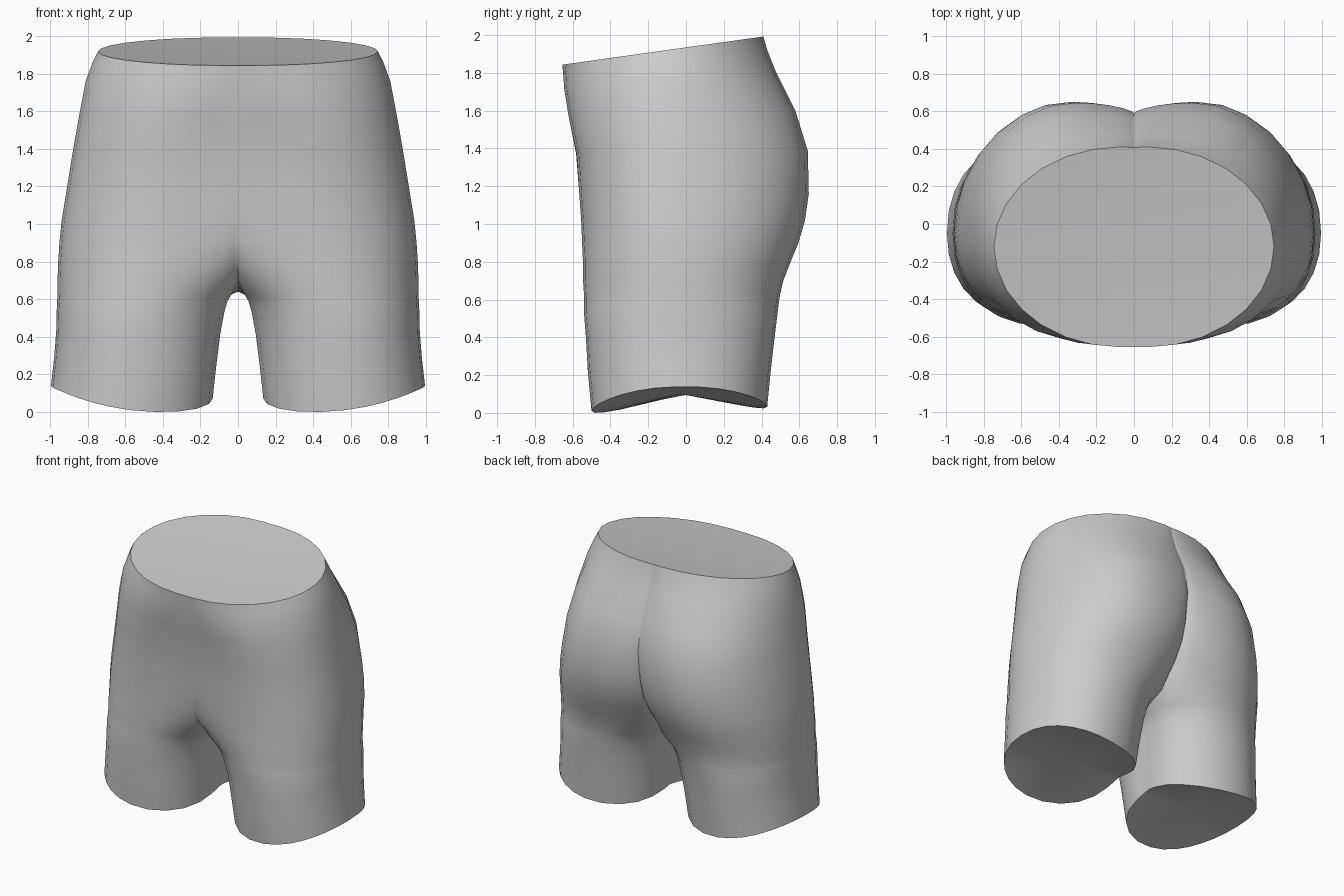
import bpy, bmesh
from math import sin, cos, pi

if "Cube" in bpy.data.objects:
    bpy.data.objects.remove(bpy.data.objects["Cube"])

QUARTER, OUTER, BRIDGE = 5, 14, 6   # segments per section of the half loop
HEM, CROTCH = 0, 6                  # indices of the key levels

# z, tilt, leg centre x, outer x, front y, back y, inner front y, inner back y, inner x
LEVELS = [
    (0.00, 0.00, 0.57, 0.995, -0.50, 0.43, -0.13, 0.07, 0.135),
    (0.22, 0.00, 0.54, 0.978, -0.52, 0.45, -0.14, 0.08, 0.115),
    (0.40, 0.00, 0.52, 0.967, -0.53, 0.47, -0.16, 0.10, 0.095),
    (0.53, 0.00, 0.49, 0.965, -0.54, 0.485, -0.20, 0.12, 0.073),
    (0.59, 0.00, 0.46, 0.962, -0.54, 0.492, -0.23, 0.14, 0.056),
    (0.625, 0.00, 0.45, 0.96, -0.54, 0.498, -0.26, 0.16, 0.035),
    (0.70, 0.00, 0.43, 0.96, -0.545, 0.515, -0.36, 0.25, 0.0),
    (0.79, 0.00, 0.40, 0.957, -0.545, 0.55, -0.48, 0.36, 0.0),
    (0.90, 0.00, 0.38, 0.95, -0.55, 0.595, -0.528, 0.455, 0.0),
    (1.02, 0.00, 0.35, 0.938, -0.555, 0.63, -0.545, 0.525, 0.0),
    (1.16, 0.00, 0.33, 0.915, -0.565, 0.65, -0.565, 0.565, 0.0),
    (1.38, 0.01, 0.31, 0.88, -0.58, 0.645, -0.582, 0.59, 0.0),
    (1.58, 0.03, 0.26, 0.845, -0.62, 0.58, -0.62, 0.55, 0.0),
    (1.77, 0.08, 0.15, 0.81, -0.645, 0.475, -0.645, 0.455, 0.0),
    (1.87, 0.12, 0.10, 0.775, -0.65, 0.43, -0.65, 0.42, 0.0),
    (1.935, 0.14, 0.07, 0.745, -0.655, 0.41, -0.655, 0.405, 0.0),
]


def section(i):
    """Half loop: front centre, round the outside to back centre, then inner thigh."""
    z, tilt, cx, w, yf, yb, f0, b0, xi = LEVELS[i]
    soft = 1.4 if i > CROTCH else 1.0
    up = max(0.0, (z - 0.7) / 1.235)          # 0 at the crotch, 1 at the waist
    ym, power = -0.05 - 0.07 * up, 0.92 + 0.08 * up
    pts = []
    for k in range(QUARTER):
        a = pi / 2 * k / QUARTER
        pts.append((cx - (cx - xi) * cos(a), f0 + (yf - f0) * sin(a) ** soft, z))
    for k in range(OUTER + 1):
        a = -pi / 2 + pi * k / OUTER
        reach = yb - ym if a > 0 else yf - ym
        pts.append((cx + (w - cx) * max(cos(a), 0) ** power,
                    ym + reach * abs(sin(a)) ** power, z))
    for k in range(1, QUARTER + 1):
        a = pi / 2 * k / QUARTER
        pts.append((cx - (cx - xi) * sin(a), b0 + (yb - b0) * max(cos(a), 0) ** soft, z))
    if i <= CROTCH:
        for k in range(1, BRIDGE):
            t = k / BRIDGE
            dip = 0.06 * sin(pi * t) if i == CROTCH else 0
            pts.append((xi, b0 + (f0 - b0) * t, z - dip))
    # Saddle-shaped hem, fading out up the thigh
    hem = {0: 1.0, 1: 0.5, 2: 0.2}.get(i, 0)
    out = []
    for x, y, h in pts:
        u, v = (x - cx) / (w - cx), y / 0.47
        saddle = 0.012 + 0.012 * v + 0.065 * max(0, u + 0.4) ** 2
        saddle += 0.08 * min(0, u) ** 2 * max(0, 1 - abs(v))
        out.append((x, y, h + tilt * y + hem * saddle))
    return out


bm = bmesh.new()
rings = [[bm.verts.new(p) for p in section(i)] for i in range(len(LEVELS))]

# Body skin: closed loops on the thigh, open half loops above the crotch
for i in range(len(rings) - 1):
    lo, hi = rings[i], rings[i + 1]
    n = len(lo) if i < CROTCH else len(hi) - 1
    for k in range(n):
        j = (k + 1) % len(lo)
        bm.faces.new((lo[k], lo[j], hi[j], hi[k]))

# Hem cap, slightly hollow
mid = bm.verts.new((0.57, -0.03, 0.10))
hem = rings[HEM]
for k in range(len(hem)):
    bm.faces.new((mid, hem[(k + 1) % len(hem)], hem[k]))

# Waist cap, slightly hollow
mid = bm.verts.new((0, -0.1, 1.90))
top = rings[-1]
for k in range(len(top) - 1):
    bm.faces.new((mid, top[k], top[k + 1]))

mesh = bpy.data.meshes.new("hips_and_thighs")
bm.to_mesh(mesh)
bm.free()
body = bpy.data.objects.new("hips_and_thighs", mesh)
bpy.context.collection.objects.link(body)

# Mirror across the centre
mod = body.modifiers.new("Mirror", 'MIRROR')
mod.merge_threshold = 0.001
bpy.context.view_layer.objects.active = body
body.select_set(True)
bpy.ops.object.modifier_apply(modifier=mod.name)

# Consistent normals, smooth shading with crisp rims
bm = bmesh.new()
bm.from_mesh(mesh)
bmesh.ops.recalc_face_normals(bm, faces=bm.faces)
bm.to_mesh(mesh)
bm.free()
bpy.ops.object.shade_smooth_by_angle(angle=1.05)
